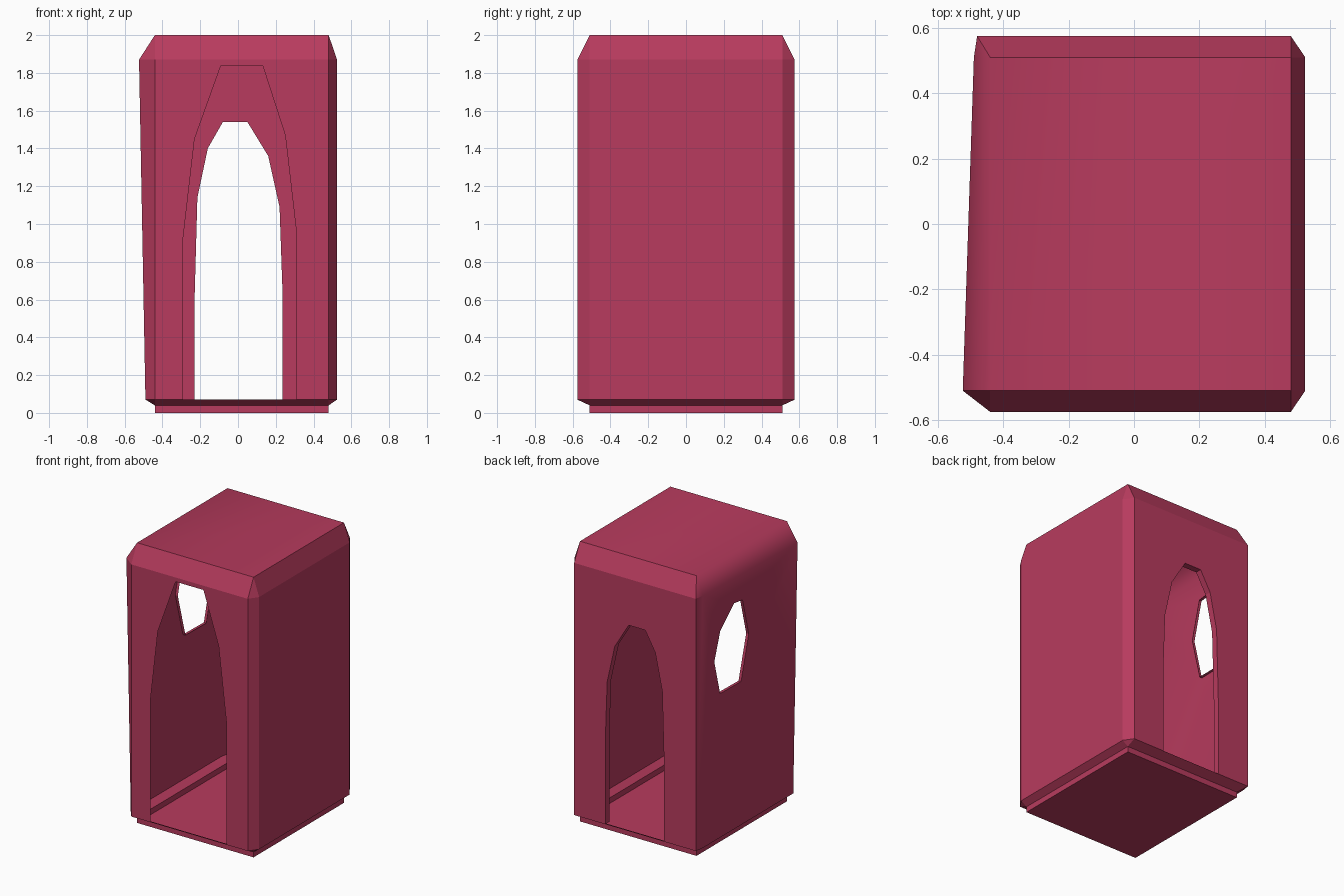
import bpy, bmesh, math

if "Cube" in bpy.data.objects:
    bpy.data.objects.remove(bpy.data.objects["Cube"])

bm = bmesh.new()
cache = {}


def vert(p):
    key = tuple(round(c, 4) for c in p)
    if key not in cache:
        cache[key] = bm.verts.new(key)
    return cache[key]


def face(points):
    vs = list(dict.fromkeys(vert(p) for p in points))  # collapse repeated corners
    return bm.faces.new(vs) if len(vs) > 2 else None


def band(a, b, skip=()):
    """Join two 8-point rings, leaving out the listed sides."""
    out = []
    for i in range(8):
        if i not in skip:
            j = (i + 1) % 8
            out.append(face([a[i], a[j], b[j], b[i]]))
    return out


def flange(loop, offset, closed):
    """Thin reveal running inward from an opening."""
    n = len(loop)
    inner = [tuple(c + d for c, d in zip(p, offset)) for p in loop]
    for i in range(n if closed else n - 1):
        j = (i + 1) % n
        face([loop[i], loop[j], inner[j], inner[i]])


def rect(z):
    c = [(-.44, -.51), (.48, -.51), (.48, .51), (-.44, .51)]
    return [(*c[k], z) for k in (0, 1, 1, 2, 2, 3, 3, 0)]


def octagon(z, left):
    c = [(-.44, -.575), (.48, -.575), (.524, -.51), (.524, .51),
         (.48, .575), (-.48, .575), (-.49, .51), (left, -.51)]
    return [(x, y, z) for x, y in c]


# Shell: recessed base, lower chamfer, walls, upper chamfer, roof
low, high = octagon(.07, -.49), octagon(1.87, -.524)
base, sill, roof = rect(0), rect(.04), rect(2)
face(base)
band(base, sill)
band(sill, low)
band(low, high, skip=(0, 4, 6))
top_band = band(high, roof)
soft = {top_band[6], face(roof)}

# Front wall with the tall faceted doorway
front = [(-.29, .07), (-.29, .93), (-.23, 1.45), (-.09, 1.84),
         (.13, 1.84), (.25, 1.47), (.31, .95), (.31, .07)]
face([low[0]] + [(x, -.575, z) for x, z in front] + [low[1], high[1], high[0]])

# Back wall with the smaller doorway and its reveal
back = [(-.23, .07), (-.23, .60), (-.215, 1.14), (-.16, 1.40), (-.08, 1.54),
        (.05, 1.54), (.16, 1.36), (.22, 1.09), (.235, .66), (.235, .07)]
back = [(x, .575, z) for x, z in back]
face([low[5]] + back + [low[4], high[4], high[5]])
flange(back, (0, -.045, 0), False)


# Left wall, slightly twisted, with the window
def left_x(y, z):
    return -.49 - .034 * (z - .07) / 1.8 * (.51 - y) / 1.02


w = [(.08, 1.68), (.17, 1.69), (.32, 1.55), (.385, 1.35),
     (.32, 1.10), (.09, 1.10), (.01, 1.41)]
w = [(left_x(y, z), y, z) for y, z in w]
fb, ft, bb, bt = low[7], high[7], low[6], high[6]
for loop in ([fb, ft, w[0], w[6], w[5]], [ft, bt, w[1], w[0]],
             [bt, bb, w[4], w[3], w[2], w[1]], [bb, fb, w[5], w[4]]):
    soft.add(face(loop))
flange(w, (.02, 0, 0), True)

# Shading: left side blends into the roof, all other edges are crisp
bmesh.ops.recalc_face_normals(bm, faces=bm.faces[:])
for f in bm.faces:
    f.smooth = True
for e in bm.edges:
    blended = all(f in soft for f in e.link_faces)
    e.smooth = blended or e.calc_face_angle(0) < math.radians(12)

mesh = bpy.data.meshes.new("booth_shell")
bm.to_mesh(mesh)
bm.free()
shell = bpy.data.objects.new("booth_shell", mesh)
bpy.context.collection.objects.link(shell)

mat = bpy.data.materials.new("rose_red")
mat.diffuse_color = (.48, .044, .112, 1)
mat.use_nodes = True
mat.node_tree.nodes["Principled BSDF"].inputs["Base Color"].default_value = mat.diffuse_color
mesh.materials.append(mat)
